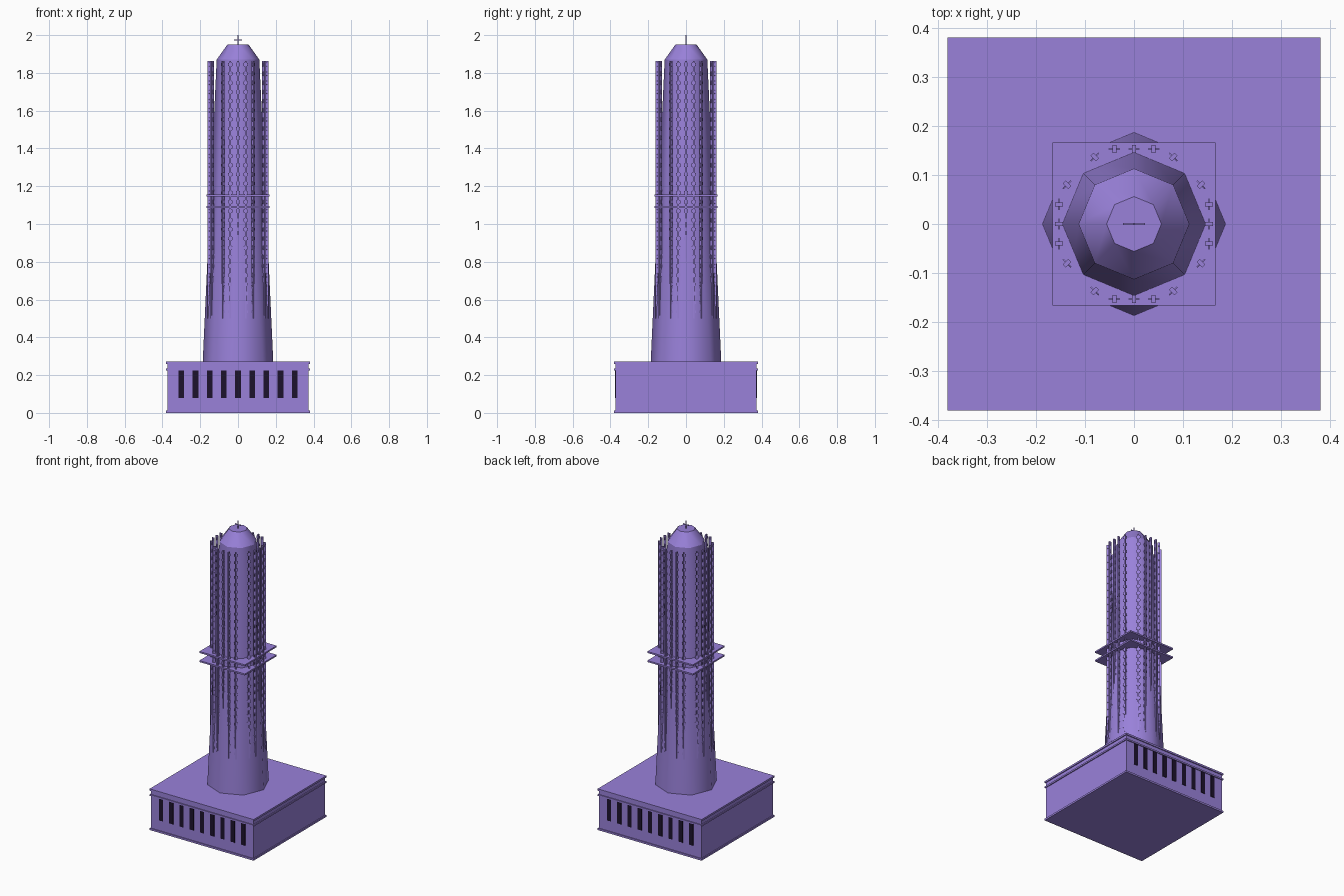
import bpy, bmesh, math
from mathutils import Matrix, Vector

if "Cube" in bpy.data.objects:
    bpy.data.objects.remove(bpy.data.objects["Cube"])


def material(name, rgb):
    m = bpy.data.materials.new(name)
    m.diffuse_color = (*rgb, 1)
    m.use_nodes = True
    m.node_tree.nodes["Principled BSDF"].inputs["Base Color"].default_value = m.diffuse_color
    return m


VIOLET = material("violet", (0.32, 0.22, 0.70))
DARK = material("dark_opening", (0.012, 0.006, 0.025))


def finish(name, bm, mat, smooth=False):
    mesh = bpy.data.meshes.new(name)
    bm.to_mesh(mesh)
    bm.free()
    mesh.materials.append(mat)
    ob = bpy.data.objects.new(name, mesh)
    bpy.context.collection.objects.link(ob)
    if smooth:
        bpy.ops.object.select_all(action='DESELECT')
        bpy.context.view_layer.objects.active = ob
        ob.select_set(True)
        bpy.ops.object.shade_smooth_by_angle(angle=math.radians(50))
    return ob


def add_box(bm, lo, hi, m=Matrix()):
    lo, hi = Vector(lo), Vector(hi)
    t = m @ Matrix.Translation((lo + hi) / 2) @ Matrix.Diagonal((*(hi - lo), 1))
    bmesh.ops.create_cube(bm, size=1, matrix=t)


def slab(name, r, z0, z1):
    bm = bmesh.new()
    add_box(bm, (-r, -r, z0), (r, r, z1))
    return finish(name, bm, VIOLET)


def cone(name, r0, r1, z0, z1):
    bm = bmesh.new()
    bmesh.ops.create_cone(bm, cap_ends=True, segments=8, radius1=r0, radius2=r1,
                          depth=z1 - z0, matrix=Matrix.Translation((0, 0, (z0 + z1) / 2)))
    return finish(name, bm, VIOLET, True)


# Square podium with mouldings
slab("podium", 0.374, 0, 0.265)
slab("podium_foot", 0.38, 0, 0.012)
slab("lower_cornice", 0.38, 0.225, 0.235)
slab("upper_cornice", 0.38, 0.26, 0.272)

# Dark openings on the front and back of the podium
bm = bmesh.new()
for s in (-1, 1):
    for i in range(-4, 5):
        x, y = i * 0.075, s * 0.373
        add_box(bm, (x - 0.015, y - 0.004, 0.08), (x + 0.015, y + 0.004, 0.225))
finish("podium_openings", bm, DARK)

# Tapered octagonal shaft, cap and square balcony plates
cone("shaft", 0.187, 0.113, 0.265, 1.87)
cone("cap", 0.113, 0.056, 1.87, 1.95)
slab("lower_balcony", 0.166, 1.085, 1.095)
slab("upper_balcony", 0.166, 1.145, 1.155)

# Screen of posts strung with hexagonal discs, on eight flat sides
posts, discs = bmesh.new(), bmesh.new()
for side in range(8):
    turn = Matrix.Rotation(side * math.pi / 4, 4, 'Z')
    offsets = (-0.04, 0, 0.04) if side % 2 == 0 else (-0.04, 0.04)
    for x in offsets:
        m = turn @ Matrix.Translation((x, -0.153, 0))
        add_box(posts, (-0.004, -0.008, 0.5), (0.004, 0.008, 1.862), m)
        for k in range(28):
            t = m @ Matrix.Translation((0, 0, 0.535 + k * 0.0485)) @ Matrix.Rotation(math.pi / 2, 4, 'X')
            bmesh.ops.create_cone(discs, cap_ends=True, segments=6, radius1=0.0135,
                                  radius2=0.0135, depth=0.003, matrix=t)
finish("screen_posts", posts, VIOLET)
finish("screen_discs", discs, VIOLET)

# Cross finial
bm = bmesh.new()
add_box(bm, (-0.0025, -0.0025, 1.94), (0.0025, 0.0025, 2.0))
add_box(bm, (-0.022, -0.0025, 1.971), (0.022, 0.0025, 1.976))
finish("finial_cross", bm, VIOLET)
